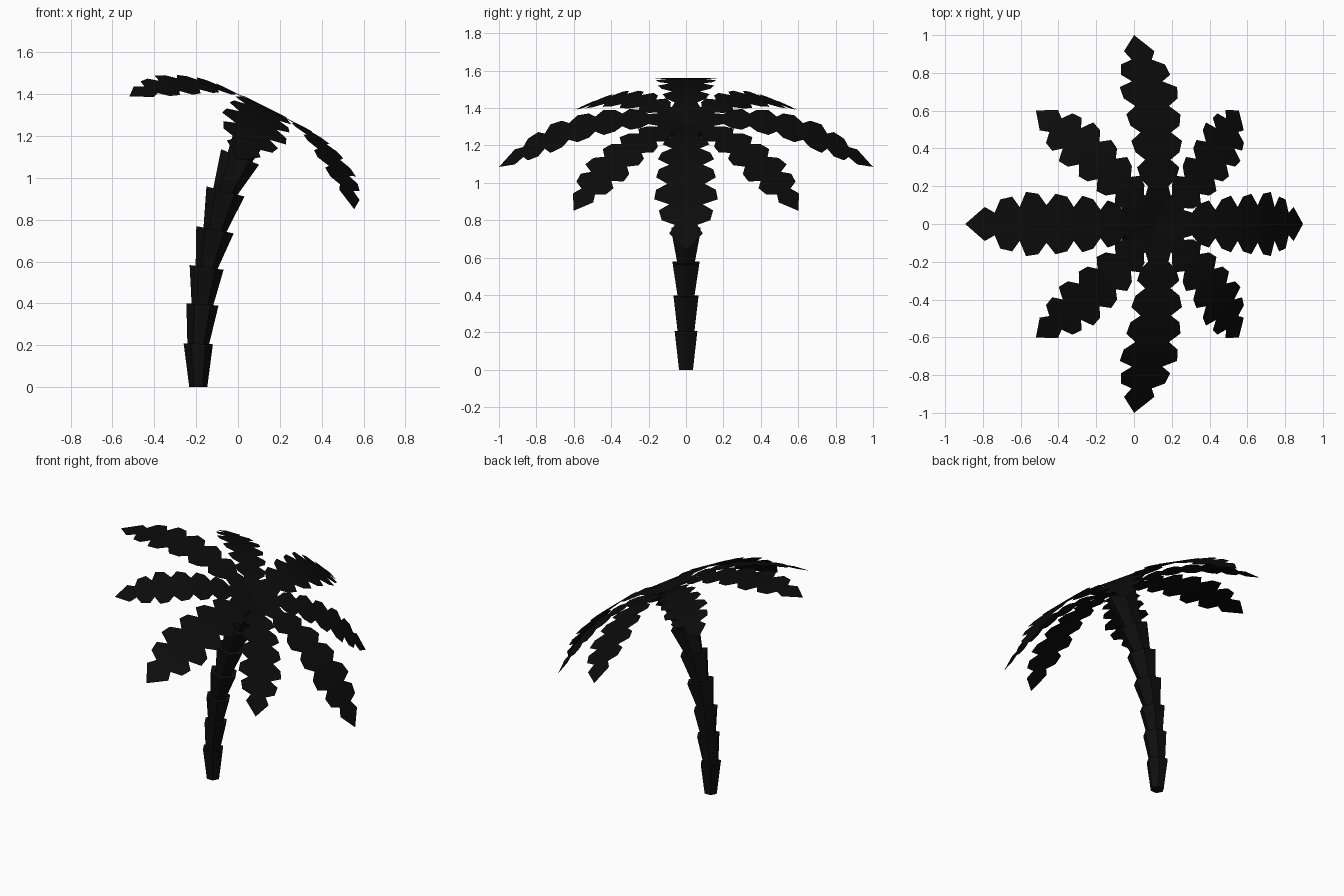
import bpy, bmesh, math
from mathutils import Vector, Matrix

if "Cube" in bpy.data.objects:
    bpy.data.objects.remove(bpy.data.objects["Cube"])


def material(name, color):
    m = bpy.data.materials.new(name)
    m.diffuse_color = (*color, 1)
    m.use_nodes = True
    m.node_tree.nodes["Principled BSDF"].inputs["Base Color"].default_value = m.diffuse_color
    return m


def make_object(name, bm, mat):
    me = bpy.data.meshes.new(name)
    bm.to_mesh(me)
    bm.free()
    me.materials.append(mat)
    ob = bpy.data.objects.new(name, me)
    bpy.context.collection.objects.link(ob)
    return ob


trunk_black = material("trunk black", (0.0045, 0.0045, 0.0045))
leaf_black = material("leaf black", (0.0035, 0.0035, 0.0035))

# Trunk: leaning stack of six-sided cups; rows are x, z, tilt, narrow radius above, wide radius below
joints = [(-0.19, 0.0, 0, 0.043, 0),
          (-0.19, 0.207, 2, 0.052, 0.07),
          (-0.17, 0.395, 4, 0.052, 0.077),
          (-0.15, 0.572, 8, 0.053, 0.082),
          (-0.11, 0.752, 11, 0.056, 0.091),
          (-0.06, 0.935, 15, 0.060, 0.094),
          (0.01, 1.10, 22, 0.063, 0.098),
          (0.105, 1.30, 26.6, 0, 0.10)]
bm = bmesh.new()


def ring(x, z, tilt, r):
    m = Matrix.Translation((x, 0, z)) @ Matrix.Rotation(math.radians(tilt), 4, 'Y')
    return [bm.verts.new(m @ Vector((r * math.cos(i * math.pi / 3), r * math.sin(i * math.pi / 3), 0)))
            for i in range(6)]


rings = []
for x, z, tilt, narrow, wide in joints:
    for r in (wide, narrow):
        if r:
            rings.append(ring(x, z, tilt, r))
for a, b in zip(rings, rings[1:]):
    for i in range(6):
        j = (i + 1) % 6
        bm.faces.new((a[i], a[j], b[j], b[i]))
bm.faces.new(rings[0][::-1])
bm.faces.new(rings[-1])
make_object("trunk", bm, trunk_black)

# Fronds: flat jagged leaf (distance, half width) bent along a parabola
outline = [(0.0, 0.02), (0.15, 0.075), (0.2, 0.06), (0.24, 0.105), (0.30, 0.125),
           (0.34, 0.075), (0.38, 0.13), (0.44, 0.15), (0.485, 0.09), (0.52, 0.145),
           (0.58, 0.16), (0.625, 0.10), (0.665, 0.16), (0.725, 0.17), (0.755, 0.09),
           (0.79, 0.145), (0.845, 0.13), (0.87, 0.06), (0.915, 0.09)]
crown = Matrix.Translation((0.117, 0, 1.317)) @ Matrix.Rotation(math.radians(26.6), 4, 'Y')


def frond(index):
    size = 0.85 if index % 2 else 1.0
    m = crown @ Matrix.Rotation(index * math.pi / 4, 4, 'Z') @ Matrix.Scale(size, 4)

    def point(r, w):
        return bm.verts.new(m @ Vector((r, w, 0.23 * r - 0.49 * r * r)))

    bm = bmesh.new()
    pairs = [(point(r, -w), point(r, w)) for r, w in outline]
    for a, b in zip(pairs, pairs[1:]):
        bm.faces.new((a[0], b[0], b[1], a[1]))
    bm.faces.new((pairs[-1][0], point(1, 0), pairs[-1][1]))
    make_object(f"frond_{index + 1}", bm, leaf_black)


for k in range(8):
    frond(k)
